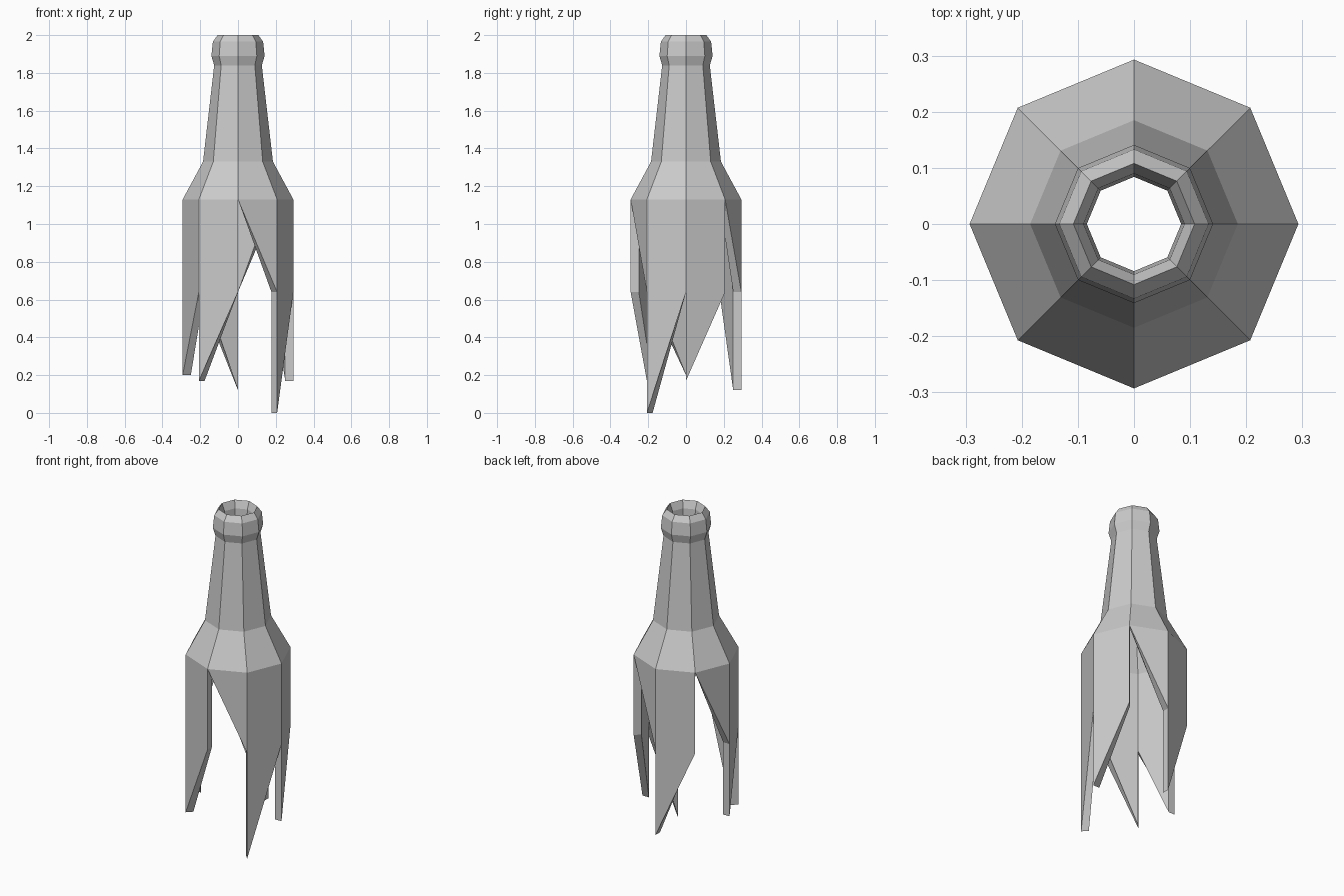
import bpy, bmesh, math

if "Cube" in bpy.data.objects:
    bpy.data.objects.remove(bpy.data.objects["Cube"])

SIDES = 8
SHOULDER = 1.13
OUTER_R, INNER_R = 0.293, 0.25

# Profile (radius, z): outside shoulder up over the lip, then down the inside
profile = [(OUTER_R, SHOULDER), (0.185, 1.33), (0.126, 1.84), (0.141, 1.89),
           (0.133, 1.965), (0.108, 2.0), (0.09, 1.955), (0.084, 1.84),
           (0.145, 1.33), (INNER_R, SHOULDER)]

# Broken lower edge: (start z, end z) of each wall panel, counter-clockwise from +x
panels = [(0.17, 0.64), (1.13, 0.64), (0.12, 0.64), (1.13, 0.64),
          (0.20, 0.64), (0.17, 0.64), (1.13, 0.64), (0.00, 0.64)]

bm = bmesh.new()
cache = {}


def vert(k, r, z):
    """Shared vertex at corner k of the octagon."""
    key = (k % SIDES, r, z)
    if key not in cache:
        a = 2 * math.pi * key[0] / SIDES
        cache[key] = bm.verts.new((r * math.cos(a), r * math.sin(a), z))
    return cache[key]


def face(points):
    verts = list(dict.fromkeys(vert(*p) for p in points))
    if len(verts) > 2:
        bm.faces.new(verts)


for k, (z0, z1) in enumerate(panels):
    prev_end = panels[k - 1][1]
    next_start = panels[(k + 1) % SIDES][0]

    # Neck, lip and inside of the neck
    for (ra, za), (rb, zb) in zip(profile, profile[1:]):
        face([(k, ra, za), (k + 1, ra, za), (k + 1, rb, zb), (k, rb, zb)])

    # Outer and inner skin of the shard
    for r in (OUTER_R, INNER_R):
        face([(k, r, SHOULDER), (k, r, max(z0, prev_end)), (k, r, z0),
              (k + 1, r, z1), (k + 1, r, max(z1, next_start)),
              (k + 1, r, SHOULDER)])

    # Slanted broken edge, and the vertical step to the neighbouring shard
    face([(k, OUTER_R, z0), (k, INNER_R, z0),
          (k + 1, INNER_R, z1), (k + 1, OUTER_R, z1)])
    face([(k, OUTER_R, prev_end), (k, INNER_R, prev_end),
          (k, INNER_R, z0), (k, OUTER_R, z0)])

bmesh.ops.recalc_face_normals(bm, faces=bm.faces[:])
mesh = bpy.data.meshes.new("broken_bottle")
bm.to_mesh(mesh)
bm.free()
bottle = bpy.data.objects.new("broken_bottle", mesh)
bpy.context.collection.objects.link(bottle)
